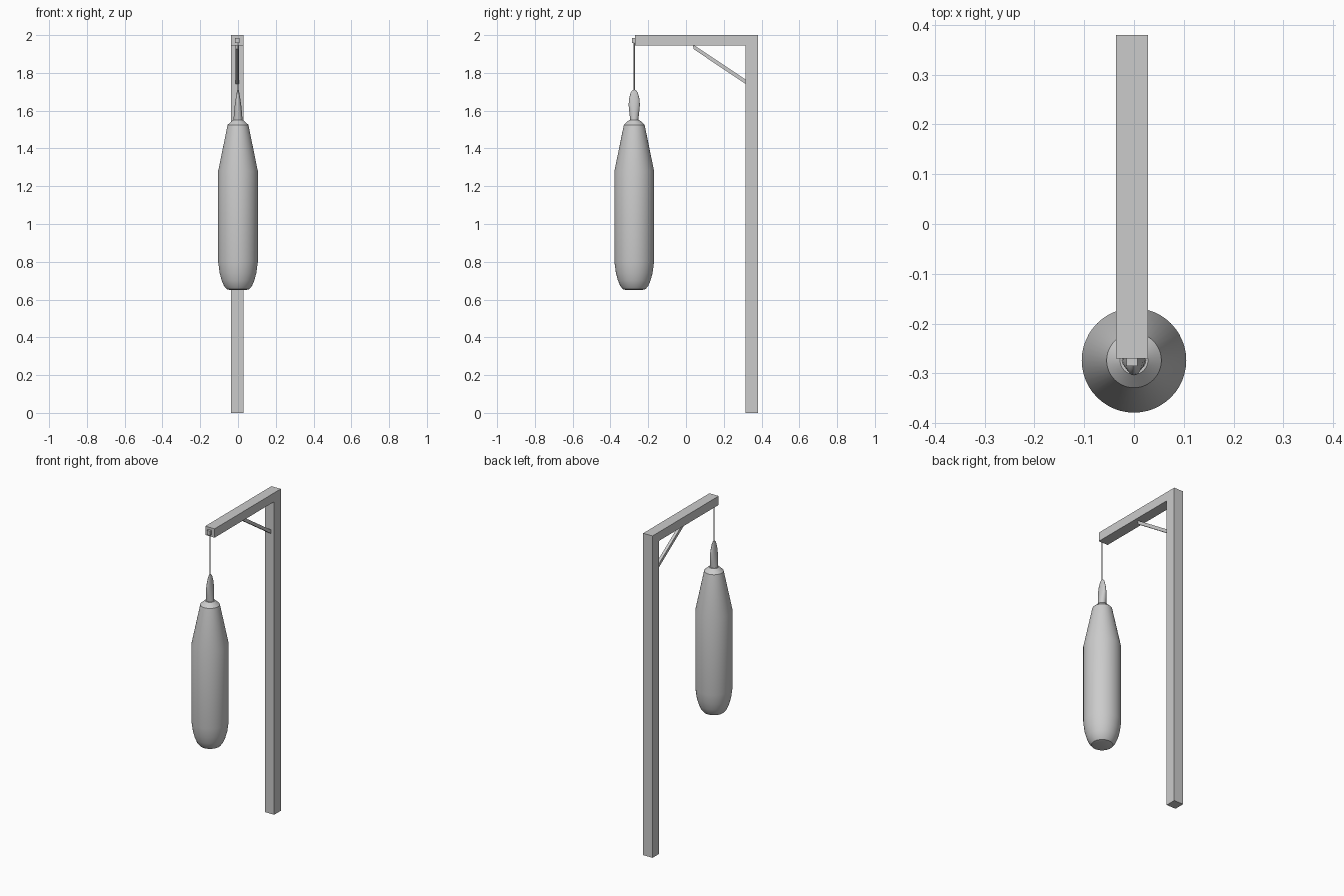
import bpy, bmesh, math

cube = bpy.data.objects.get("Cube")
if cube:
    bpy.data.objects.remove(cube, do_unlink=True)

GREY = (0.6, 0.6, 0.6, 1)
grey = bpy.data.materials.new("light grey")
grey.use_nodes = True
grey.diffuse_color = GREY
grey.node_tree.nodes["Principled BSDF"].inputs["Base Color"].default_value = GREY

BAG_Y = -0.274
MID_X = -0.004


def finish(name, bm, smooth=None):
    bmesh.ops.recalc_face_normals(bm, faces=bm.faces)
    mesh = bpy.data.meshes.new(name)
    bm.to_mesh(mesh)
    bm.free()
    mesh.materials.append(grey)
    obj = bpy.data.objects.new(name, mesh)
    bpy.context.collection.objects.link(obj)
    if smooth:
        bpy.ops.object.select_all(action='DESELECT')
        obj.select_set(True)
        bpy.context.view_layer.objects.active = obj
        bpy.ops.object.shade_smooth_by_angle(angle=math.radians(smooth))
    return obj


def side_profile(name, points, half_width):
    """Extrude a (y, z) outline across x."""
    bm = bmesh.new()
    rings = [[bm.verts.new((MID_X + s * half_width, y, z)) for y, z in points]
             for s in (-1, 1)]
    for ring in rings:
        bm.faces.new(ring)
    n = len(points)
    for i in range(n):
        j = (i + 1) % n
        bm.faces.new((rings[0][i], rings[0][j], rings[1][j], rings[1][i]))
    return finish(name, bm)


def stacked_ovals(name, sections, sides, smooth=30):
    """Loft ovals given as (x radius, y radius, z), capped at both ends."""
    bm = bmesh.new()
    angles = [2 * math.pi * i / sides for i in range(sides)]
    rings = [[bm.verts.new((rx * math.cos(a), BAG_Y + ry * math.sin(a), z))
              for a in angles] for rx, ry, z in sections]
    for low, high in zip(rings, rings[1:]):
        for i in range(sides):
            j = (i + 1) % sides
            bm.faces.new((low[i], low[j], high[j], high[i]))
    bm.faces.new(rings[0])
    bm.faces.new(rings[-1])
    return finish(name, bm, smooth)


# Gallows-shaped stand: upright, overhanging beam and diagonal brace
side_profile("post", [(0.315, 0), (0.38, 0), (0.38, 1.945), (0.315, 1.945)], 0.032)
side_profile("beam", [(-0.27, 1.945), (0.38, 1.945), (0.38, 2), (-0.27, 2)], 0.032)
side_profile("brace", [(0.037, 1.945), (0.04, 1.926), (0.315, 1.742),
                       (0.315, 1.765), (0.065, 1.932), (0.045, 1.945)], 0.009)

# Peg on the beam end and the cord hanging from it
side_profile("peg", [(-0.285, 1.958), (-0.27, 1.958), (-0.27, 1.986), (-0.285, 1.986)], 0.011)
stacked_ovals("cord", [(0.003, 0.003, 1.69), (0.003, 0.003, 1.965)], 8)

# Bag body: rounded base, straight barrel, tapered shoulders
bag = [(0.04, 0.65), (0.06, 0.655), (0.074, 0.672), (0.086, 0.7), (0.097, 0.74),
       (0.105, 0.8), (0.105, 1.28), (0.055, 1.525), (0.028, 1.55)]
stacked_ovals("bag_body", [(r, r, z) for r, z in bag], 48)

# Leaf-shaped strap, wider front to back than side to side
strap = [(0.024, 0.021, 1.548), (0.021, 0.026, 1.59), (0.017, 0.03, 1.63),
         (0.012, 0.027, 1.665), (0.007, 0.019, 1.695), (0.004, 0.009, 1.71)]
stacked_ovals("hanging_strap", strap, 24, 40)
